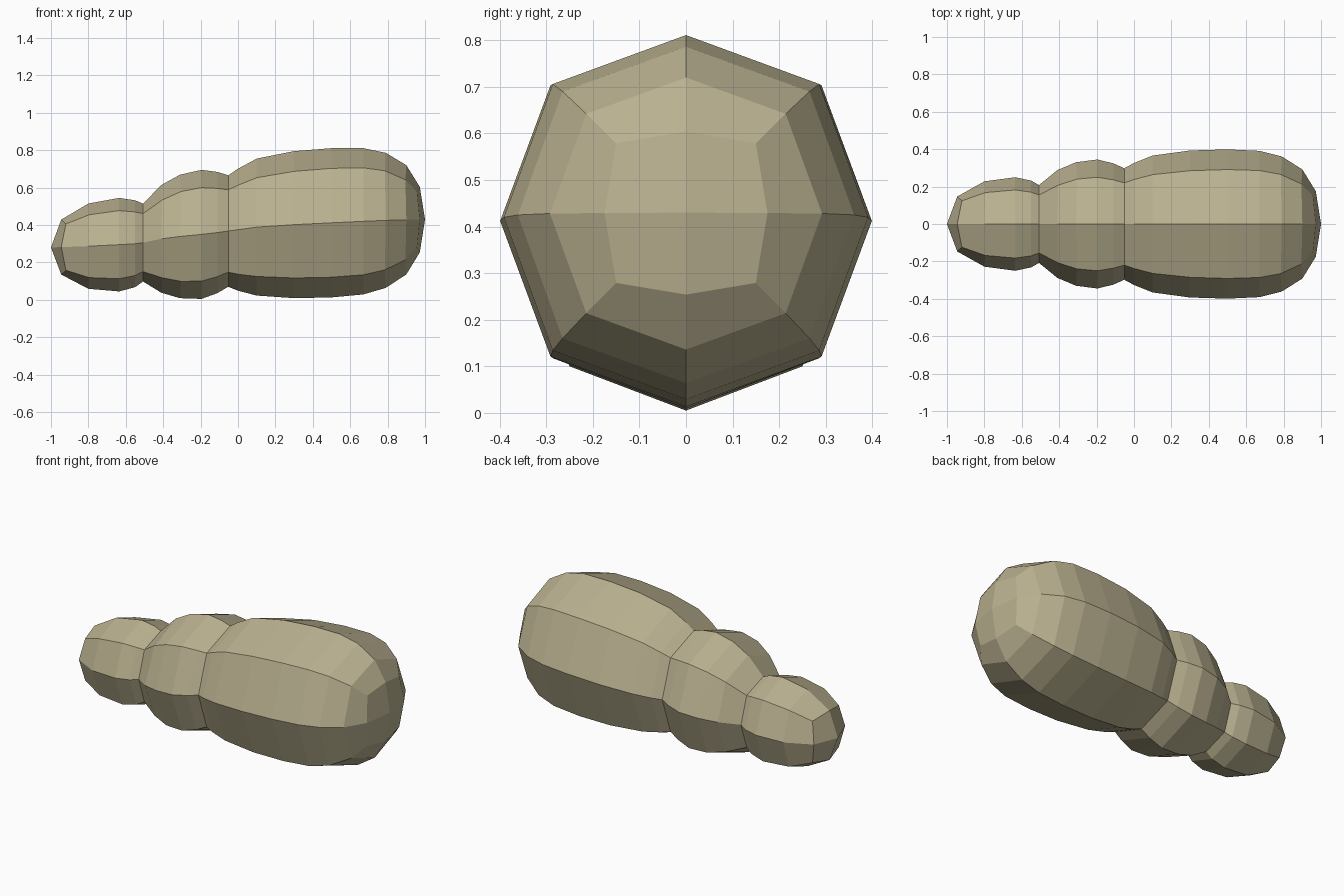
import bpy
import bmesh

cube = bpy.data.objects.get("Cube")
if cube:
    bpy.data.objects.remove(cube, do_unlink=True)

# One matte tan colour
tan = bpy.data.materials.new("Tan")
tan.use_nodes = True
colour = (0.49, 0.44, 0.28, 1.0)
tan.diffuse_color = colour
bsdf = tan.node_tree.nodes["Principled BSDF"]
bsdf.inputs["Base Color"].default_value = colour
bsdf.inputs["Roughness"].default_value = 0.8

# Cross-sections: x, x of the diagonal corners, centre z, radius, corner offset
RINGS = [
    # small end lobe
    (-0.945, -0.92, 0.282, 0.147, 0.124),
    (-0.80, -0.795, 0.287, 0.228, 0.168),
    (-0.635, -0.635, 0.295, 0.250, 0.182),
    (-0.55, -0.55, 0.300, 0.232, 0.170),
    (-0.508, -0.508, 0.306, 0.208, 0.155),
    # middle lobe
    (-0.41, -0.405, 0.326, 0.288, 0.208),
    (-0.31, -0.305, 0.339, 0.330, 0.240),
    (-0.195, -0.195, 0.350, 0.345, 0.250),
    (-0.11, -0.11, 0.360, 0.324, 0.236),
    (-0.052, -0.052, 0.368, 0.298, 0.220),
    # large lobe
    (0.0, 0.0, 0.375, 0.326, 0.238),
    (0.10, 0.10, 0.389, 0.366, 0.264),
    (0.30, 0.30, 0.402, 0.393, 0.285),
    (0.50, 0.50, 0.412, 0.399, 0.291),
    (0.67, 0.67, 0.420, 0.391, 0.286),
    (0.79, 0.785, 0.425, 0.361, 0.265),
    (0.90, 0.895, 0.428, 0.292, 0.214),
    (0.972, 0.957, 0.429, 0.175, 0.150),
]
# Eight points around: even ones on the axes, odd ones on the diagonals
AROUND = [(1, 0), (1, 1), (0, 1), (-1, 1), (-1, 0), (-1, -1), (0, -1), (1, -1)]


def add_ring(bm, x, corner_x, z, radius, corner):
    verts = []
    for i, (dy, dz) in enumerate(AROUND):
        size = corner if i % 2 else radius
        verts.append(bm.verts.new((corner_x if i % 2 else x, dy * size, z + dz * size)))
    return verts


def add_cap(bm, ring, x, z):
    # Rounded end made of four quads around a centre point
    centre = bm.verts.new((x, 0, z))
    for i in range(0, 8, 2):
        bm.faces.new((ring[i], ring[i + 1], ring[(i + 2) % 8], centre))


# Three-lobed body lofted through the cross-sections
bm = bmesh.new()
rings = [add_ring(bm, *r) for r in RINGS]
for a, b in zip(rings, rings[1:]):
    for i in range(8):
        j = (i + 1) % 8
        bm.faces.new((a[i], a[j], b[j], b[i]))
add_cap(bm, rings[0], -1.0, 0.28)
add_cap(bm, rings[-1], 1.0, 0.43)
bmesh.ops.recalc_face_normals(bm, faces=bm.faces)

mesh = bpy.data.meshes.new("lobed_body")
bm.to_mesh(mesh)
bm.free()
mesh.materials.append(tan)
body = bpy.data.objects.new("lobed_body", mesh)
bpy.context.collection.objects.link(body)
